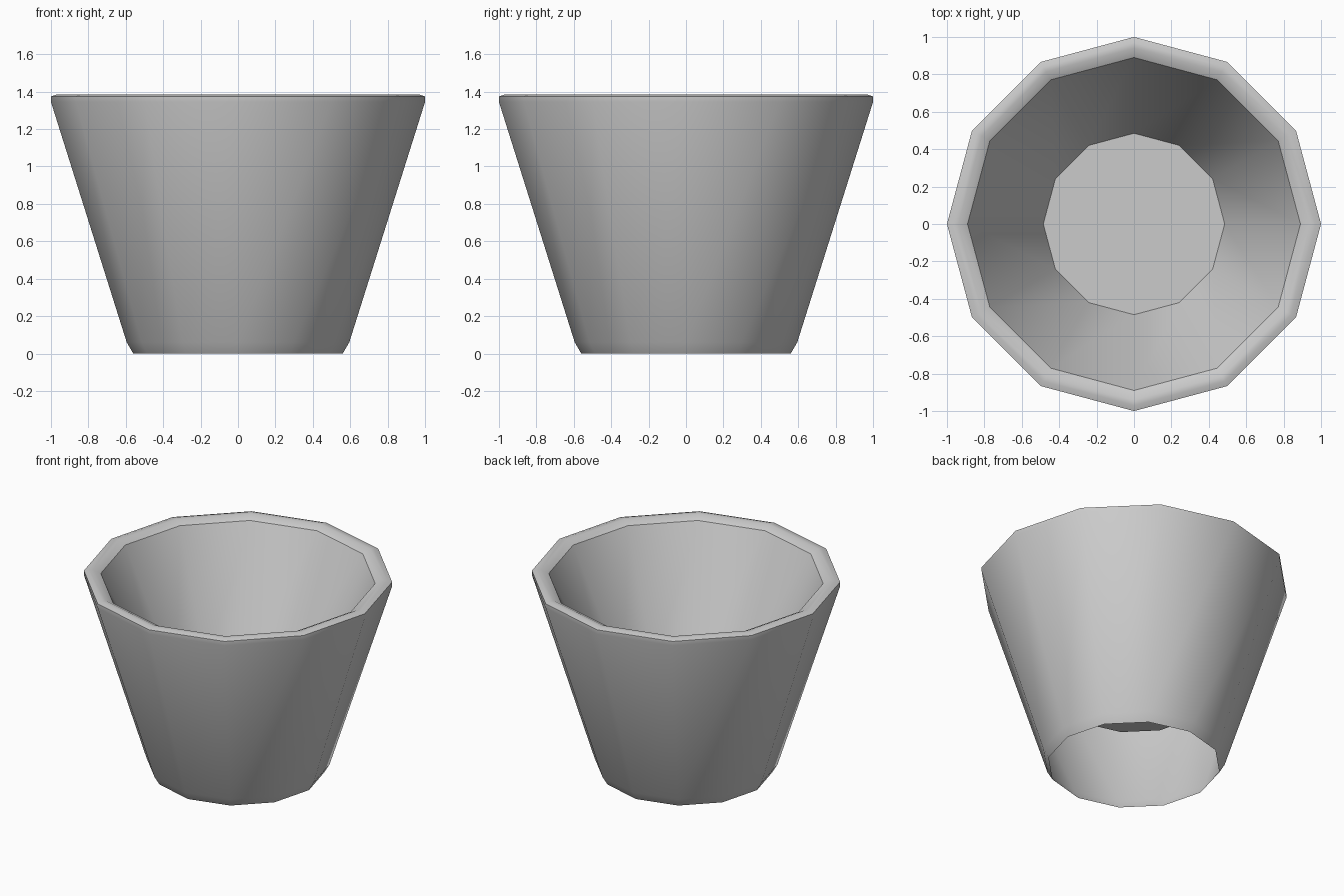
import bpy, bmesh, math

if "Cube" in bpy.data.objects:
    bpy.data.objects.remove(bpy.data.objects["Cube"])

SIDES = 12

# Wall profile (radius, height): open foot, outer wall, rim, inner wall, raised floor
PROFILE = [
    (0.56, 0.0), (0.595, 0.06),
    (1.0, 1.345), (1.0, 1.375), (0.97, 1.385),
    (0.94, 1.385), (0.89, 1.36),
    (0.485, 0.52),
]


def ring(bm, r, z):
    return [bm.verts.new((r * math.cos(2 * math.pi * i / SIDES),
                          r * math.sin(2 * math.pi * i / SIDES), z))
            for i in range(SIDES)]


# Pot body: lathe the profile and cap the inside floor
bm = bmesh.new()
rings = [ring(bm, r, z) for r, z in PROFILE]
for a, b in zip(rings, rings[1:]):
    for i in range(SIDES):
        j = (i + 1) % SIDES
        bm.faces.new((a[i], a[j], b[j], b[i]))
bm.faces.new(rings[-1])

mesh = bpy.data.meshes.new("pot")
bm.to_mesh(mesh)
bm.free()
pot = bpy.data.objects.new("pot", mesh)
bpy.context.collection.objects.link(pot)

# Smooth walls, sharp floor edge
bpy.context.view_layer.objects.active = pot
pot.select_set(True)
bpy.ops.object.shade_smooth_by_angle(angle=math.radians(35))
